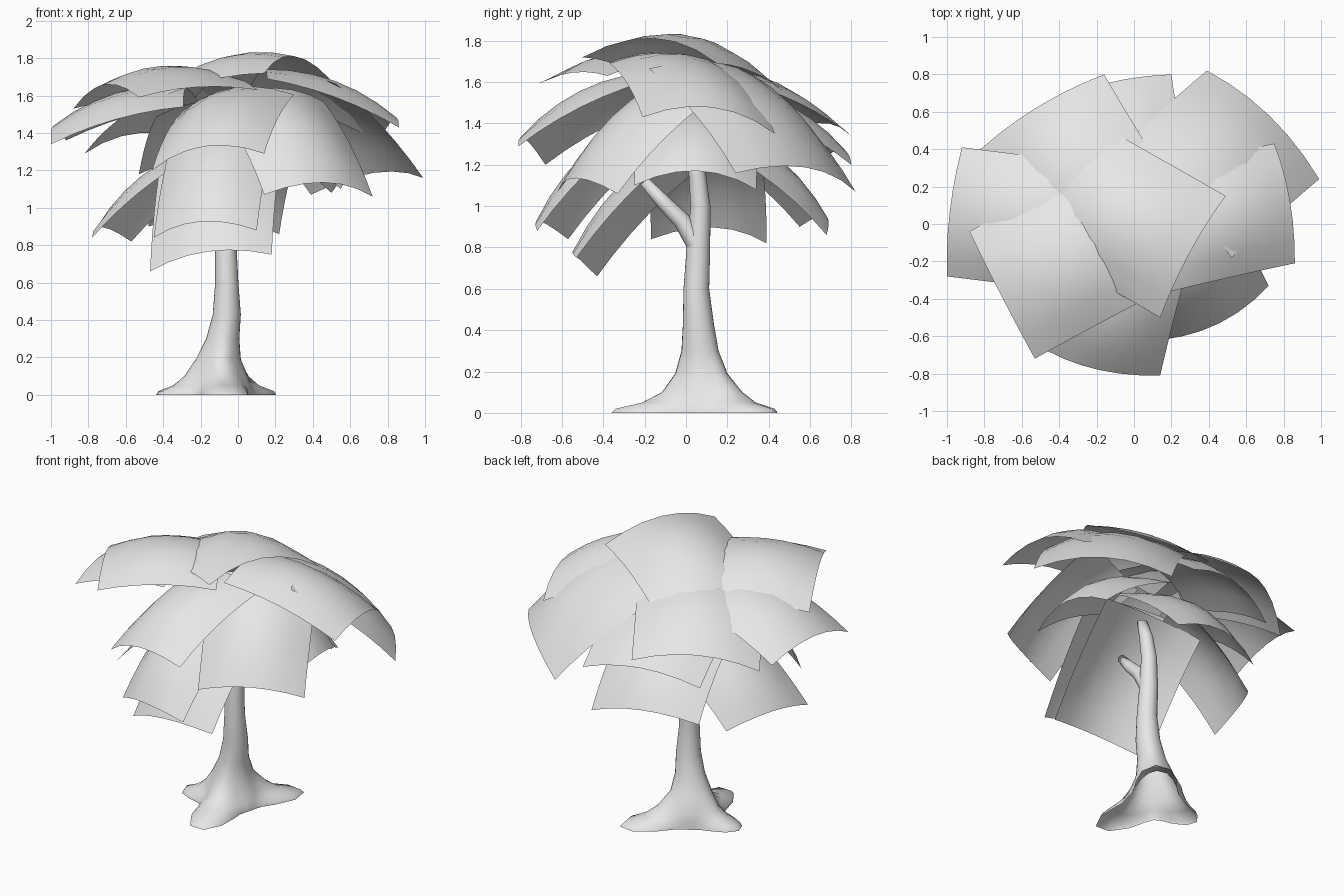
import bpy, bmesh, math
from mathutils import Vector

cube = bpy.data.objects.get("Cube")
if cube:
    bpy.data.objects.remove(cube, do_unlink=True)

# Single plain grey material
grey = bpy.data.materials.new("light_grey")
grey.use_nodes = True
grey.diffuse_color = (0.8, 0.8, 0.8, 1)
grey.node_tree.nodes["Principled BSDF"].inputs["Base Color"].default_value = (0.8, 0.8, 0.8, 1)


def finish(bm, name):
    """Turn a bmesh into a smooth shaded object with the grey material."""
    for face in bm.faces:
        face.smooth = True
    mesh = bpy.data.meshes.new(name)
    bm.to_mesh(mesh)
    bm.free()
    mesh.materials.append(grey)
    obj = bpy.data.objects.new(name, mesh)
    bpy.context.collection.objects.link(obj)


def bridge(bm, low, high):
    """Join two closed rings of vertices with quads."""
    count = len(low)
    for i in range(count):
        j = (i + 1) % count
        bm.faces.new((low[i], low[j], high[j], high[i]))


def leaf_sheet(name, p, q, inner, bulge=0.17, steps=6):
    """Domed sheet: p and q are the outer corners, inner is the middle of the inner edge."""
    p, q, inner = Vector(p), Vector(q), Vector(inner)
    middle = (p + q) / 2
    normal = (q - p).cross(inner - middle).normalized()
    if normal.dot((middle + inner) / 2 - Vector((0, 0, 0.7))) < 0:
        p, q, normal = q, p, -normal
    bm = bmesh.new()
    rows = []
    for a in range(steps + 1):
        v = 2 * a / steps - 1
        row = []
        for b in range(steps + 1):
            u = 2 * b / steps - 1
            flat = middle.lerp(inner, (v + 1) / 2) + (q - p) * u / 2
            # side edges stay nearly straight, outer and inner edges arch
            dome = 1 - 0.8 * u * u - 0.45 * v * v + 0.25 * u * u * v * v
            row.append(bm.verts.new(flat + normal * bulge * dome))
        rows.append(row)
    for low, high in zip(rows, rows[1:]):
        for b in range(steps):
            bm.faces.new((low[b], low[b + 1], high[b + 1], high[b]))
    finish(bm, name)


# Foliage sheets: outer corner, outer corner, middle of inner edge
upper_sheets = {
    "crown": ((.49, .15, 1.69), (.14, -.5, 1.72), (-.33, .19, 1.53), .2),
    "front_right": ((-.88, -.04, 1.53), (-.53, -.72, 1.59), (-.07, -.04, 1.6), .18),
    "left": ((.75, .43, 1.35), (.86, -.21, 1.43), (.1, -.05, 1.65)),
    "back_left": ((.99, .24, 1.16), (.39, .82, 1.07), (.22, .11, 1.62)),
    "back_right": ((-.82, .4, 1.29), (-.16, .8, 1.34), (-.17, .07, 1.57)),
    "right": ((-.92, .41, 1.36), (-1, -.28, 1.34), (-.25, -.02, 1.55)),
    "front": ((.14, -.81, 1.29), (-.46, -.68, 1.2), (0, -.12, 1.56)),
}
lower_sheets = {
    "front_left": ((.72, -.33, 1.06), (.14, -.62, 1.07), (.17, .04, 1.57)),
    "back_outer": ((.2, .8, 1.2), (-.53, .61, 1.18), (-.07, .1, 1.5)),
    "front": ((.18, -.53, .75), (-.47, -.43, .66), (-.09, .08, 1.28), .16),
    "front_outer": ((.1, -.72, .88), (-.45, -.57, .84), (-.07, -.09, 1.41)),
    "right": ((-.78, -.17, .84), (-.57, .39, .82), (-.13, .08, 1.27), .16),
    "back": ((.22, .68, .86), (-.48, .55, .9), (-.04, .1, 1.29)),
    "left": ((.55, -.25, 1.1), (.5, .34, 1.08), (0, .05, 1.4)),
}
for layer, sheets in (("upper", upper_sheets), ("lower", lower_sheets)):
    for side, shape in sheets.items():
        leaf_sheet(f"{layer}_leaf_sheet_{side}", *shape)

# Trunk: rings of (x, y, z, radius, root strength) that flare into three roots
roots = ((math.radians(183), .16), (math.radians(-82), .27), (math.radians(53), .28))
rings = (
    (-.1, .07, 0, .18, 1), (-.1, .07, .02, .178, .93), (-.1, .08, .05, .168, .5),
    (-.1, .09, .1, .152, .22), (-.1, .08, .19, .115, .07), (-.08, .07, .3, .087, .02),
    (-.06, .06, .43, .075, 0), (-.06, .05, .6, .062, 0), (-.065, .06, .8, .057, 0),
    (-.06, .07, 1, .048, 0), (-.05, .055, 1.15, .042, 0), (-.04, .03, 1.26, .032, 0),
)
segments = 28
bm = bmesh.new()
previous = None
for x, y, z, radius, strength in rings:
    ring = []
    for i in range(segments):
        angle = math.tau * i / segments
        lobe = sum(size * max(0, math.cos(angle - at)) ** 9 for at, size in roots)
        r = radius + strength * lobe
        ring.append(bm.verts.new((x + r * math.cos(angle), y + r * math.sin(angle), z)))
    if previous:
        bridge(bm, previous, ring)
    previous = ring
bm.faces.new(previous)
finish(bm, "trunk")

# Side branch growing toward the front
path = [Vector(c) for c in ((-.06, .06, .8), (-.06, -.02, .93), (-.06, -.11, 1.02), (-.07, -.2, 1.12))]
bm = bmesh.new()
previous = None
side = Vector((1, 0, 0))
up = (path[-1] - path[0]).normalized().cross(side)
for centre, radius in zip(path, (.05, .042, .036, .025)):
    ring = []
    for i in range(12):
        angle = math.tau * i / 12
        ring.append(bm.verts.new(centre + radius * (side * math.cos(angle) + up * math.sin(angle))))
    if previous:
        bridge(bm, previous, ring)
    previous = ring
bm.faces.new(previous)
finish(bm, "side_branch")
